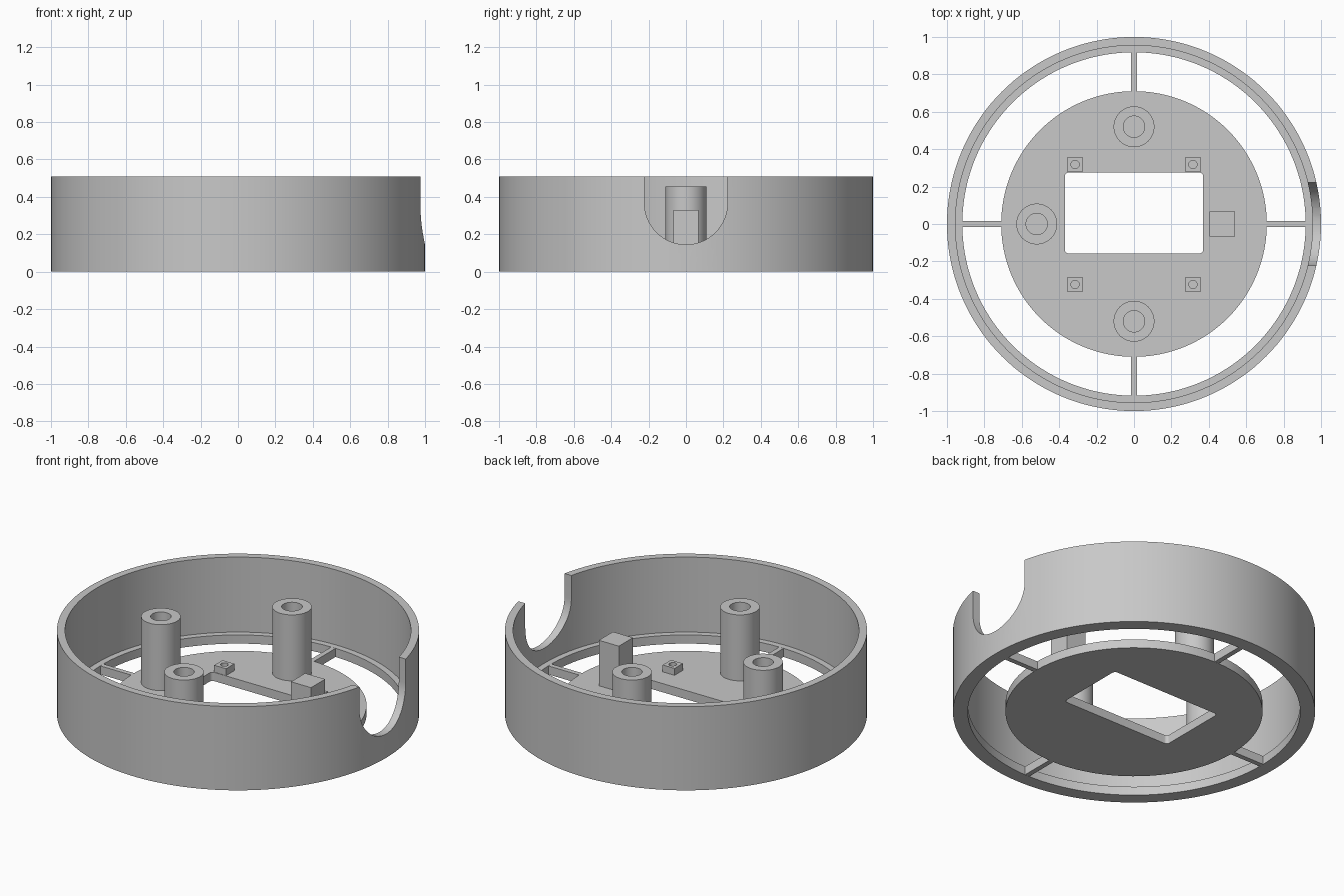
import bpy, bmesh
from math import sin, cos, pi, radians

old = bpy.data.objects.get("Cube")
if old:
    bpy.data.objects.remove(old, do_unlink=True)

grey = bpy.data.materials.new("plain_grey")
grey.use_nodes = True
grey.diffuse_color = (0.58, 0.58, 0.58, 1)
grey.node_tree.nodes["Principled BSDF"].inputs["Base Color"].default_value = (0.58, 0.58, 0.58, 1)

FLOOR = 0.053   # thickness of base plate, ledge and spokes


def finish(name, bm):
    bmesh.ops.recalc_face_normals(bm, faces=bm.faces)
    mesh = bpy.data.meshes.new(name)
    bm.to_mesh(mesh)
    bm.free()
    mesh.materials.append(grey)
    obj = bpy.data.objects.new(name, mesh)
    bpy.context.collection.objects.link(obj)
    return obj


def lathe(name, profile, sides, x=0, y=0):
    """Spin a closed (radius, z) profile; radius 0 collapses to a pole."""
    bm = bmesh.new()
    rings = [[bm.verts.new((x + r * cos(2 * pi * i / sides), y + r * sin(2 * pi * i / sides), z))
              for i in range(sides)] for r, z in profile]
    for a, b in zip(rings, rings[1:] + rings[:1]):
        for i in range(sides):
            j = (i + 1) % sides
            bm.faces.new((a[i], a[j], b[j], b[i]))
    bmesh.ops.remove_doubles(bm, verts=bm.verts, dist=1e-5)
    return finish(name, bm)


def extrude(name, points, offset):
    """Extrude a closed outline of 3D points along an offset."""
    bm = bmesh.new()
    face = bm.faces.new([bm.verts.new(p) for p in points])
    new = bmesh.ops.extrude_face_region(bm, geom=[face])["geom"]
    bmesh.ops.translate(bm, vec=offset, verts=[v for v in new if isinstance(v, bmesh.types.BMVert)])
    return finish(name, bm)


def box(name, x0, x1, y0, y1, z0, z1):
    return extrude(name, [(x0, y0, z0), (x1, y0, z0), (x1, y1, z0), (x0, y1, z0)], (0, 0, z1 - z0))


def disc(name, r, z0, z1, sides, x=0, y=0):
    pts = [(x + r * cos(2 * pi * i / sides), y + r * sin(2 * pi * i / sides), z0) for i in range(sides)]
    return extrude(name, pts, (0, 0, z1 - z0))


def select(obj):
    bpy.ops.object.select_all(action="DESELECT")
    obj.select_set(True)
    bpy.context.view_layer.objects.active = obj


def cut(obj, cutter):
    mod = obj.modifiers.new("cut", "BOOLEAN")
    mod.operation, mod.solver, mod.object = "DIFFERENCE", "EXACT", cutter
    select(obj)
    bpy.ops.object.modifier_apply(modifier=mod.name)
    bpy.data.objects.remove(cutter, do_unlink=True)


def smooth(obj):
    select(obj)
    bpy.ops.object.shade_smooth_by_angle(angle=radians(30))


# Outer wall with the inner ledge at its foot
wall = lathe("outer_wall", [(0.918, 0), (1, 0), (1, 0.51), (0.955, 0.51),
                            (0.955, FLOOR), (0.918, FLOOR)], 144)

# U-shaped notch in the left side of the wall
R, MID = 0.222, 0.367
arc = [(0.8, R * cos(pi + pi * i / 32), MID + R * sin(pi + pi * i / 32)) for i in range(33)]
cut(wall, extrude("notch_cutter", arc + [(0.8, R, 0.7), (0.8, -R, 0.7)], (0.4, 0, 0)))
smooth(wall)

# Base plate with a round-cornered window
plate = disc("base_plate", 0.71, 0, FLOOR, 128)
c = 0.02
outline = []
for k, (cx, cy) in enumerate([(0.37 - c, 0.275 - c), (-0.37 + c, 0.275 - c),
                              (-0.37 + c, -0.157 + c), (0.37 - c, -0.157 + c)]):
    for i in range(7):
        a = (k + i / 6) * pi / 2
        outline.append((cx + c * cos(a), cy + c * sin(a), -0.1))
cut(plate, extrude("window_cutter", outline, (0, 0, 0.3)))
smooth(plate)

# Four spokes joining plate and wall
w = 0.015
for side, s in (("left", 1), ("right", -1)):
    box(side + "_spoke", *sorted((s * 0.7, s * 0.925)), -w, w, 0.0005, FLOOR - 0.0005)
for side, s in (("back", 1), ("front", -1)):
    box(side + "_spoke", -w, w, *sorted((s * 0.7, s * 0.925)), 0.0005, FLOOR - 0.0005)

# Tall hollow screw posts
for side, x, y in (("back", 0, 0.52), ("right", -0.52, 0), ("front", 0, -0.52)):
    post = lathe(side + "_screw_post", [(0.057, FLOOR + 0.002), (0.057, 0.455), (0.109, 0.455),
                                        (0.109, FLOOR - 0.01), (0, FLOOR - 0.01),
                                        (0, FLOOR + 0.002)], 48, x, y)
    smooth(post)

# Small square standoffs with pilot holes around the window
h = 0.04
for fb, y in (("back", 0.318), ("front", -0.323)):
    for lr, x in (("left", 0.315), ("right", -0.315)):
        pad = box(fb + "_" + lr + "_standoff", x - h, x + h, y - h, y + h, FLOOR - 0.01, 0.095)
        cut(pad, disc("pilot_cutter", 0.022, FLOOR + 0.002, 0.2, 24, x, y))
        smooth(pad)

# Solid block beside the window
box("support_block", 0.405, 0.54, -0.068, 0.068, FLOOR - 0.01, 0.33)
